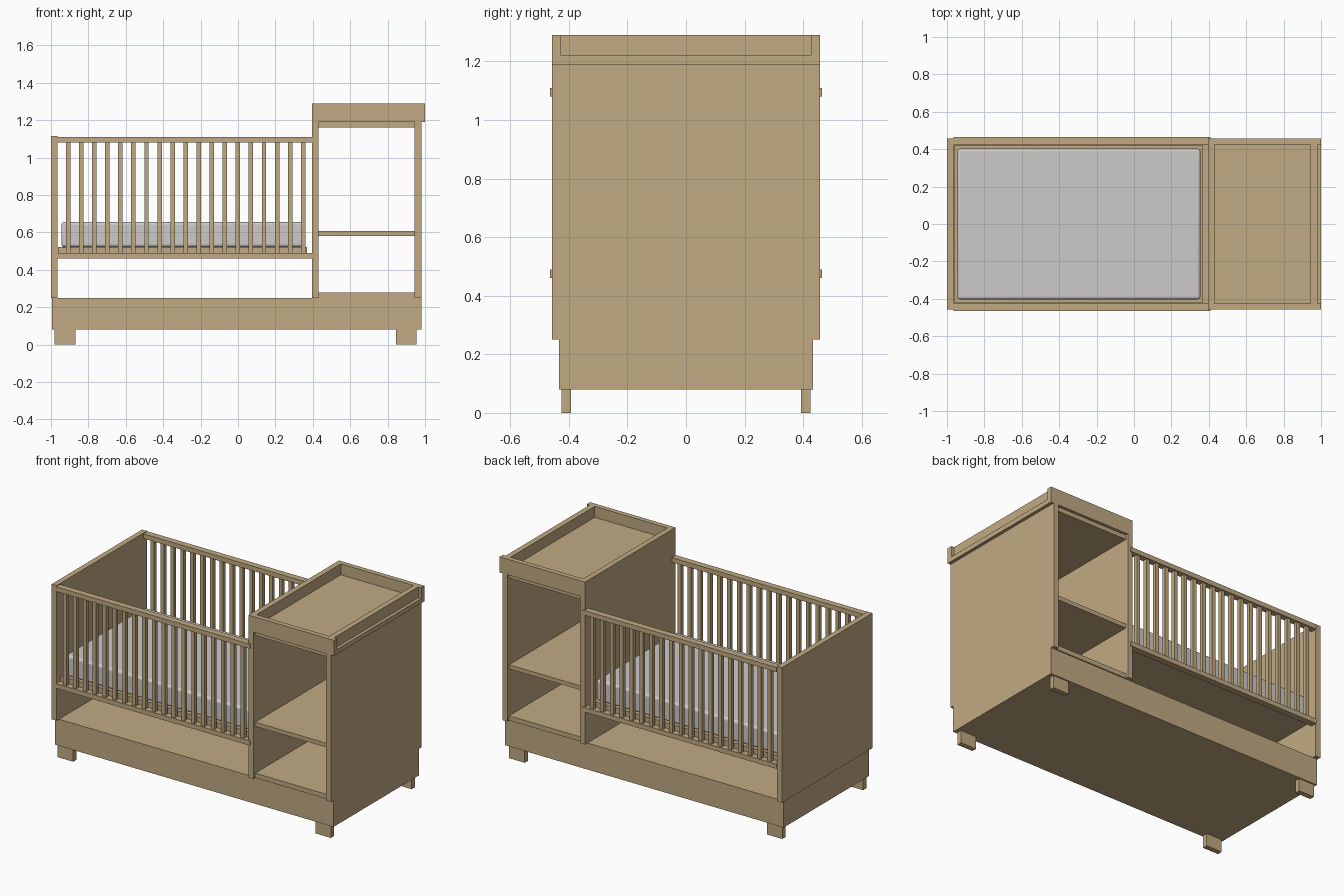
import bpy

cube = bpy.data.objects.get("Cube")
if cube:
    bpy.data.objects.remove(cube, do_unlink=True)


def material(name, rgb):
    mat = bpy.data.materials.new(name)
    mat.use_nodes = True
    color = (*rgb, 1.0)
    mat.diffuse_color = color
    mat.node_tree.nodes["Principled BSDF"].inputs["Base Color"].default_value = color
    return mat


wood = material("light oak", (0.53, 0.40, 0.225))
fabric = material("pale grey fabric", (0.61, 0.60, 0.59))


def box(name, x, y, z, mat=wood):
    """Box from (min, max) ranges along each axis."""
    bpy.ops.mesh.primitive_cube_add(size=1)
    obj = bpy.context.object
    obj.name = name
    for v in obj.data.vertices:
        v.co = [(r[0] + r[1]) / 2 + c * (r[1] - r[0]) for r, c in zip((x, y, z), v.co)]
    obj.data.materials.append(mat)
    return obj


def pair(name, x, y, z):
    """Matching boxes on the front (-y) and the back (+y)."""
    box("front_" + name, x, (-y[1], -y[0]), z)
    box("back_" + name, x, y, z)


# Plinth and feet
box("base", (-0.995, 0.98), (-0.433, 0.433), (0.08, 0.25))
pair("right_foot", (-0.98, -0.87), (0.393, 0.425), (0, 0.08))
pair("left_foot", (0.845, 0.955), (0.393, 0.425), (0, 0.08))

# Upright panels
depth = (-0.458, 0.458)
box("crib_end_panel", (-1.0, -0.965), depth, (0.25, 1.115))
box("divider_panel", (0.395, 0.43), depth, (0.25, 1.19))
box("cabinet_end_panel", (0.945, 0.98), depth, (0.25, 1.19))

# Cabinet shelves
for name, bottom, top in (("bottom", 0.25, 0.28), ("middle", 0.58, 0.607), ("top", 1.162, 1.19)):
    box(name + "_shelf", (0.43, 0.945), (-0.44, 0.44), (bottom, top))

# Changing tray, with the outer end rail set back from the edge
box("tray_floor", (0.395, 1.0), depth, (1.19, 1.22))
pair("tray_rail", (0.395, 1.0), (0.426, 0.458), (1.22, 1.29))
box("tray_inner_rail", (0.395, 0.43), (-0.426, 0.426), (1.22, 1.29))
box("tray_outer_rail", (0.945, 0.98), (-0.426, 0.426), (1.22, 1.29))

# Crib side rails and slats
pair("top_rail", (-0.965, 0.41), (0.423, 0.464), (1.08, 1.11))
pair("bottom_rail", (-0.965, 0.41), (0.423, 0.464), (0.46, 0.49))
for i in range(19):
    x = -0.908 + i * 0.0698
    pair(f"slat_{i + 1}", (x - 0.012, x + 0.012), (0.431, 0.455), (0.49, 1.08))

# Mattress and its support
box("mattress_support", (-0.963, 0.37), (-0.42, 0.42), (0.488, 0.522))
mattress = box("mattress", (-0.945, 0.355), (-0.403, 0.403), (0.522, 0.655), fabric)
bevel = mattress.modifiers.new("soft_edges", "BEVEL")
bevel.width = 0.015
bevel.segments = 4
bpy.ops.object.shade_smooth_by_angle()
